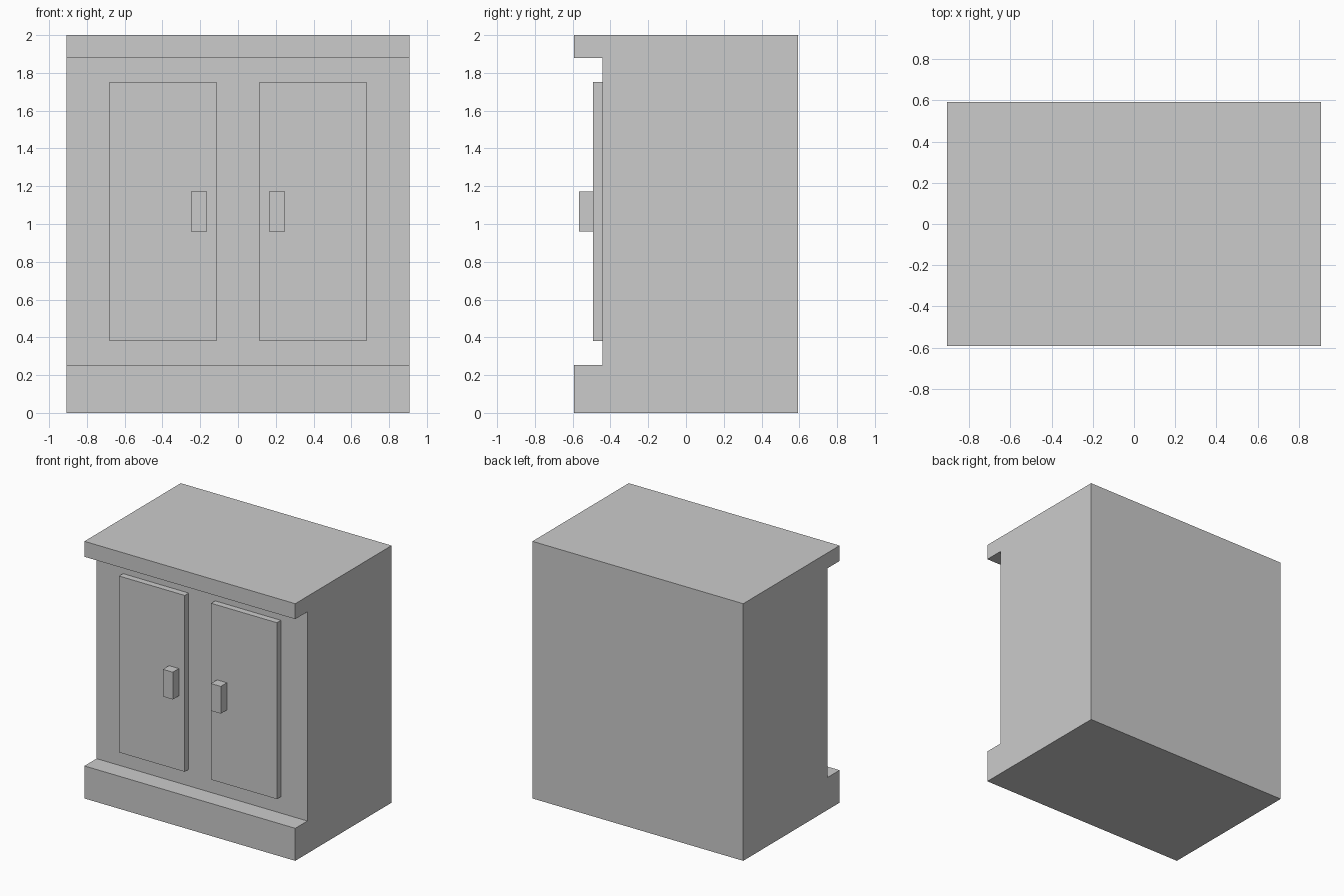
import bpy
import bmesh

if "Cube" in bpy.data.objects:
    bpy.data.objects.remove(bpy.data.objects["Cube"])

HALF_W, BACK, LIP, FACE = 0.907, 0.592, -0.592, -0.443
DOOR_FRONT, HANDLE_FRONT = -0.492, -0.567


def finish(name, bm):
    bmesh.ops.recalc_face_normals(bm, faces=bm.faces)
    mesh = bpy.data.meshes.new(name)
    bm.to_mesh(mesh)
    bm.free()
    obj = bpy.data.objects.new(name, mesh)
    bpy.context.collection.objects.link(obj)
    return obj


def box(name, x, y, z):
    """Box from (min, max) ranges on each axis."""
    bm = bmesh.new()
    bmesh.ops.create_cube(bm, size=1)
    for v in bm.verts:
        v.co = [r[0] if c < 0 else r[1] for c, r in zip(v.co, (x, y, z))]
    return finish(name, bm)


# Cabinet body: side profile with overhanging top and plinth, extruded across x
profile = [(BACK, 0), (BACK, 2), (LIP, 2), (LIP, 1.88),
           (FACE, 1.88), (FACE, 0.253), (LIP, 0.253), (LIP, 0)]
bm = bmesh.new()
side = bm.faces.new([bm.verts.new((-HALF_W, y, z)) for y, z in profile])
ext = bmesh.ops.extrude_face_region(bm, geom=[side], use_keep_orig=True)
moved = [g for g in ext["geom"] if isinstance(g, bmesh.types.BMVert)]
bmesh.ops.translate(bm, verts=moved, vec=(2 * HALF_W, 0, 0))
finish("cabinet_body", bm)

# Doors and handles, mirrored left and right
for label, s in (("left", -1), ("right", 1)):
    def span(a, b):
        return sorted((s * a, s * b))
    box(label + "_door", span(0.114, 0.679), (DOOR_FRONT, FACE), (0.381, 1.753))
    box(label + "_handle", span(0.164, 0.249), (HANDLE_FRONT, DOOR_FRONT), (0.959, 1.171))
